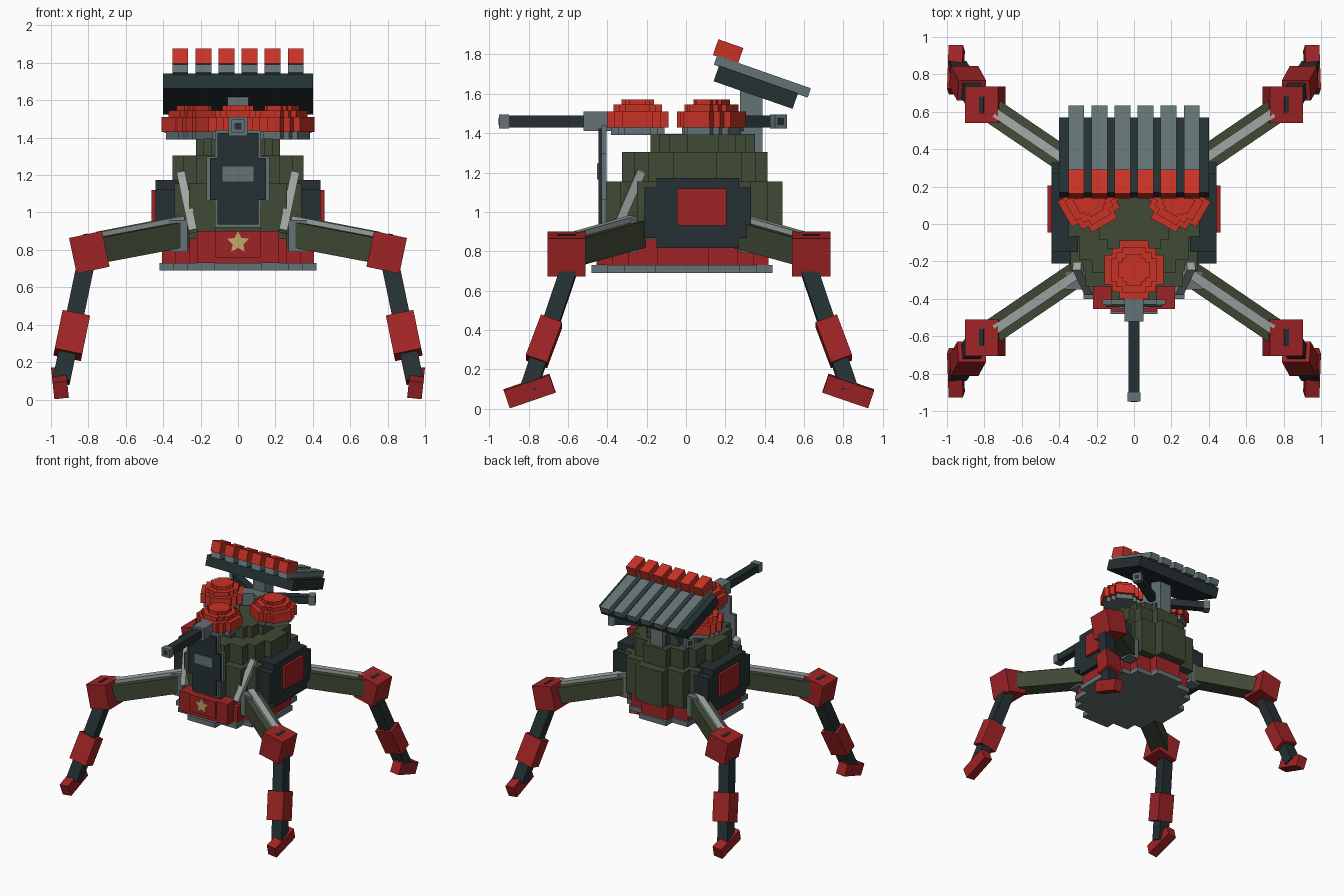
import bpy, bmesh, math
from mathutils import Matrix, Vector

if "Cube" in bpy.data.objects:
    bpy.data.objects.remove(bpy.data.objects["Cube"], do_unlink=True)


def material(name, rgb):
    m = bpy.data.materials.new(name)
    m.use_nodes = True
    m.diffuse_color = (*rgb, 1)
    m.node_tree.nodes["Principled BSDF"].inputs["Base Color"].default_value = (*rgb, 1)
    return m


BRIGHT = material("bright_red", (.58, .032, .019))
RED = material("dark_red", (.35, .017, .019))
GRAY = material("steel_gray", (.127, .171, .175))
LIGHT = material("light_gray", (.34, .38, .36))
GREEN = material("olive_green", (.051, .067, .036))
DARK = material("dark_slate", (.018, .03, .032))
GOLD = material("gold", (.55, .39, .138))


def finish(name, bm, mat, matrix):
    mesh = bpy.data.meshes.new(name)
    bmesh.ops.recalc_face_normals(bm, faces=bm.faces)
    bm.to_mesh(mesh)
    bm.free()
    mesh.materials.append(mat)
    ob = bpy.data.objects.new(name, mesh)
    ob.matrix_world = matrix
    bpy.context.collection.objects.link(ob)
    return ob


def box(name, size, center, mat, rot=Matrix()):
    bm = bmesh.new()
    bmesh.ops.create_cube(bm, size=1)
    bmesh.ops.scale(bm, vec=size, verts=bm.verts)
    return finish(name, bm, mat, Matrix.Translation(center) @ rot.to_4x4())


def beam(name, a, b, width, height, mat, ref):
    """Box from a to b, with its height side turned toward ref."""
    a, b, ref = Vector(a), Vector(b), Vector(ref)
    z = (b - a).normalized()
    y = (ref - z * ref.dot(z)).normalized()
    rot = Matrix((y.cross(z), y, z)).transposed()
    return box(name, (width, height, (b - a).length), (a + b) / 2, mat, rot)


def prism(name, pts, low, high, mat, matrix=Matrix()):
    bm = bmesh.new()
    face = bm.faces.new([bm.verts.new((x, y, low)) for x, y in pts])
    new = bmesh.ops.extrude_face_region(bm, geom=[face])["geom"]
    bmesh.ops.translate(bm, vec=(0, 0, high - low),
                        verts=[v for v in new if isinstance(v, bmesh.types.BMVert)])
    return finish(name, bm, mat, matrix)


def stepped(rx, ry, steps):
    """Blocky oval outline; steps run from the widest row to the tallest column."""
    quarter = []
    for i, (x, y) in enumerate(steps):
        if i:
            quarter.append((x * rx, steps[i - 1][1] * ry))
        quarter.append((x * rx, y * ry))
    half = quarter + [(-x, y) for x, y in reversed(quarter)]
    return half + [(x, -y) for x, y in reversed(half)]


FINE = [(1, .3), (.83, .64), (.64, .83), (.3, 1)]
COARSE = [(1, .5), (.75, .75), (.5, 1)]
PANEL = [(1, .72), (.78, 1)]
SHIELD = [(1, .46), (.73, 1)]

# Hull: stacked stepped discs
for name, rx, ry, cy, low, high, mat in [
        ("base_plate", .42, .46, -.02, .69, .73, GRAY),
        ("lower_hull", .405, .435, -.015, .73, .86, RED),
        ("main_hull", .41, .45, .04, .86, 1.155, GREEN),
        ("upper_hull", .35, .37, .045, 1.155, 1.305, GREEN),
        ("hull_roof", .225, .265, .085, 1.305, 1.395, GREEN)]:
    prism(name, stepped(rx, ry, FINE), low, high, mat, Matrix.Translation((0, cy, 0)))

# Front bumper with star
box("bumper", (.44, .12, .17), (0, -.395, .815), RED)
box("star_plate", (.24, .03, .14), (0, -.453, .83), RED)
TO_FRONT = Matrix.Rotation(math.pi / 2, 4, 'X')
star = []
for i in range(10):
    r, a = (.062 if i % 2 == 0 else .03), math.pi / 2 + i * math.pi / 5
    star.append((r * math.cos(a), r * math.sin(a)))
prism("star", star, 0, .008, GOLD, Matrix.Translation((0, -.468, .84)) @ TO_FRONT)

# Gun shield in front
at = Matrix.Translation((0, -.4, 1.18)) @ TO_FRONT
prism("shield_frame", stepped(.168, .26, SHIELD), .005, .03, GRAY, at)
prism("shield", stepped(.15, .245, SHIELD), .03, .045, DARK, at)
box("shield_window", (.165, .008, .08), (0, -.448, 1.205), GRAY)

# Side panels and shield struts
TO_SIDE = Matrix(((0, 0, 1), (1, 0, 0), (0, 1, 0))).to_4x4()
for side, sx in (("left", 1), ("right", -1)):
    flip = Matrix.Diagonal((sx, 1, 1, 1))
    panel = prism(side + "_side_panel", stepped(.27, .178, PANEL), sx * .3, sx * .44, DARK,
                  Matrix.Translation((0, .06, .995)) @ TO_SIDE)
    box(side + "_side_hatch", (.1, .25, .19), (sx * .412, .08, 1.025), RED)
    beam(side + "_strut", (sx * .24, -.36, .9), (sx * .305, -.225, 1.21), .045, .045, LIGHT, (0, 1, 0))

# Legs
Y0 = .015
for end, sy in (("front", -1), ("rear", 1)):
    for side, sx in (("left", 1), ("right", -1)):
        tag = end + "_" + side + "_"

        def P(x, y, z):
            return (sx * x, Y0 + sy * y, z)

        up, along = (0, 0, 1), (0, 1, 0)
        box(tag + "hip", (.1, .1, .17), P(.32, .315, .875), GRAY)
        beam(tag + "thigh", P(.28, .265, .89), P(.78, .605, .795), .135, .135, GREEN, up)
        beam(tag + "thigh_rail", P(.3, .28, .965), P(.74, .578, .88), .05, .035, LIGHT, up)
        turn = Matrix.Rotation(sx * math.radians(12), 3, 'Y')
        box(tag + "knee", (.18, .195, .195), P(.795, .622, .787), RED, turn)
        slot = Vector(P(.795, .622, .787)) + turn @ Vector((0, 0, .098))
        box(tag + "knee_slot", (.025, .09, .006), slot, DARK, turn)
        beam(tag + "shin", P(.815, .605, .72), P(.945, .815, .1), .095, .085, DARK, along)
        beam(tag + "shin_sleeve", P(.868, .698, .445), P(.91, .775, .24), .15, .115, RED, along)
        tilt = Matrix.Rotation(-sy * math.radians(19), 3, 'X')
        tilt = Matrix.Rotation(sx * math.radians(6), 3, 'Y') @ tilt
        box(tag + "foot", (.078, .245, .095), P(.952, .81, .09), RED, tilt)

# Three domed turrets, the rear two with crossed guns
for tag, x, y, turn in (("front", 0, -.245, 0), ("left", .235, .13, -120), ("right", -.235, .13, 120)):
    place = Matrix.Translation((x, y, 0)) @ Matrix.Rotation(math.radians(turn), 4, 'Z')
    for part, r, low, high, mat in [
            ("collar", .135, 1.39, 1.43, GRAY), ("turret_base", .157, 1.43, 1.51, BRIGHT),
            ("turret_dome", .123, 1.51, 1.545, BRIGHT), ("turret_cap", .083, 1.545, 1.572, BRIGHT)]:
        prism(tag + "_" + part, stepped(r, r, COARSE), low, high, mat, place)
    for part, w, h, near, far, mat in [
            ("receiver", .1, .1, .1, .275, GRAY), ("barrel", .06, .06, .27, .66, DARK),
            ("muzzle", .072, .072, .655, .705, GRAY), ("bore", .035, .035, .703, .708, DARK)]:
        ob = box(tag + "_gun_" + part, (w, far - near, h), (0, -(near + far) / 2, 1.46), mat)
        ob.matrix_world = place @ ob.matrix_world

# Rocket launcher
tilt = Matrix.Rotation(math.radians(-19.3), 3, 'X')
box("launcher_post", (.11, .115, .33), (0, .332, 1.46), GRAY)
box("launcher_tray", (.8, .425, .085), (0, .355, 1.634), DARK, tilt)
for i in range(6):
    x = (i - 2.5) * .123
    box(f"rocket_tube_{i + 1}", (.083, .505, .05), (x, .388, 1.688), GRAY, tilt)
    box(f"rocket_tip_{i + 1}", (.083, .135, .085), (x, .214, 1.815), BRIGHT, tilt)
